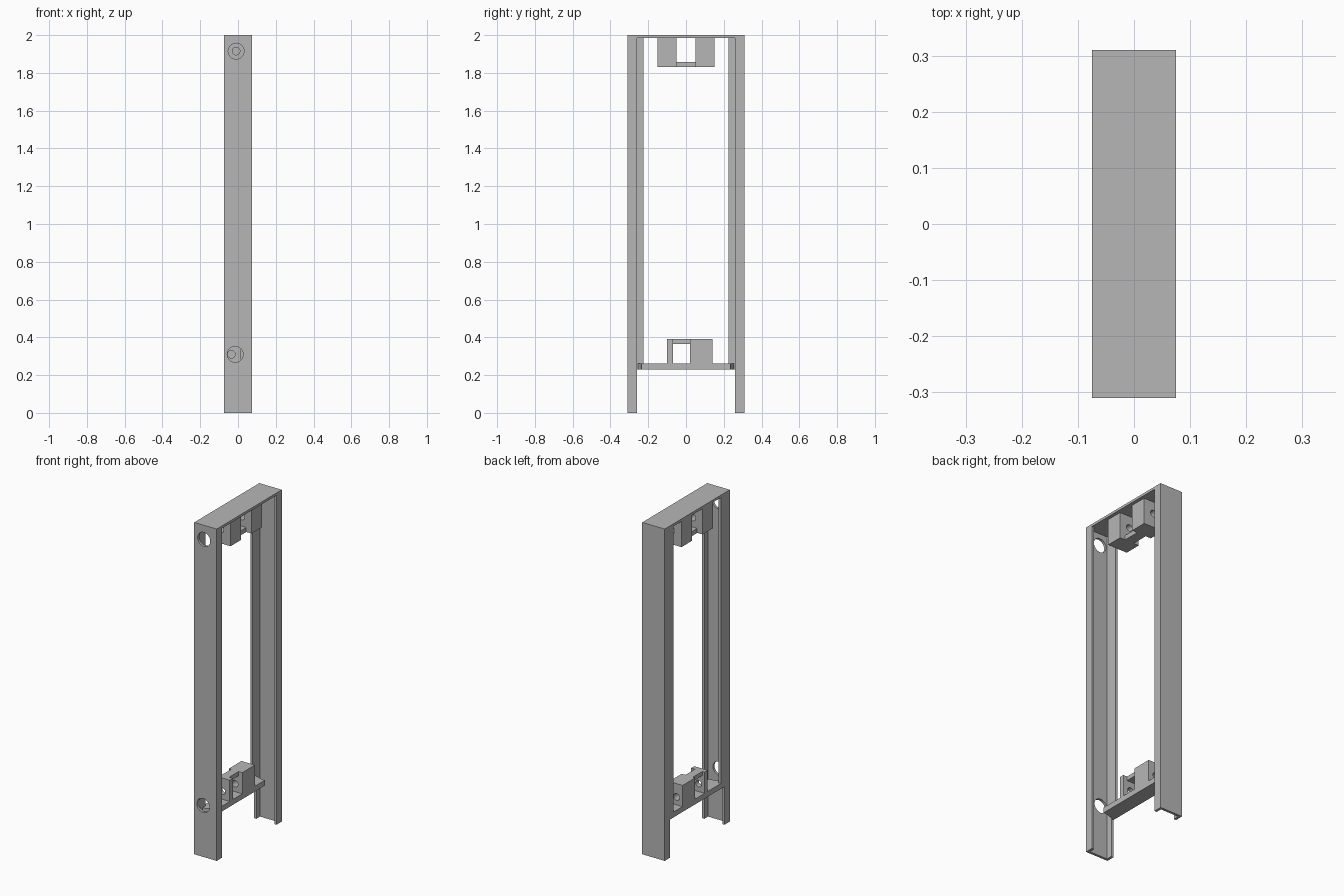
import bpy, bmesh
from math import radians
from mathutils import Matrix, Vector

if "Cube" in bpy.data.objects:
    bpy.data.objects.remove(bpy.data.objects["Cube"], do_unlink=True)

grey = bpy.data.materials.new("plain grey")
grey.use_nodes = True
grey.diffuse_color = (0.47, 0.47, 0.47, 1)
grey.node_tree.nodes["Principled BSDF"].inputs["Base Color"].default_value = (0.47, 0.47, 0.47, 1)


def finish(name, bm):
    mesh = bpy.data.meshes.new(name)
    bmesh.ops.recalc_face_normals(bm, faces=bm.faces)
    bm.to_mesh(mesh)
    bm.free()
    mesh.materials.append(grey)
    obj = bpy.data.objects.new(name, mesh)
    bpy.context.collection.objects.link(obj)
    return obj


def box(name, x, y, z):
    bm = bmesh.new()
    size = Vector((x[1] - x[0], y[1] - y[0], z[1] - z[0]))
    mid = Vector((sum(x) / 2, sum(y) / 2, sum(z) / 2))
    bmesh.ops.create_cube(bm, size=1, matrix=Matrix.Translation(mid) @ Matrix.Diagonal(size.to_4d()))
    return finish(name, bm)


def prism(name, outline, z):
    """Extrude an x, y outline between two heights."""
    bm = bmesh.new()
    face = bm.faces.new([bm.verts.new((a, b, z[0])) for a, b in outline])
    ext = bmesh.ops.extrude_face_region(bm, geom=[face])
    tops = [v for v in ext["geom"] if isinstance(v, bmesh.types.BMVert)]
    bmesh.ops.translate(bm, verts=tops, vec=(0, 0, z[1] - z[0]))
    return finish(name, bm)


def drill(obj, x, y, z, radius):
    """Cut a round hole running along y."""
    bm = bmesh.new()
    place = Matrix.Translation((x, y, z)) @ Matrix.Rotation(radians(90), 4, "X")
    bmesh.ops.create_cone(bm, cap_ends=True, segments=32, radius1=radius,
                          radius2=radius, depth=0.2, matrix=place)
    cutter = finish("hole_cutter", bm)
    cutter.hide_render = True
    cutter.hide_set(True)
    cutter.display_type = "WIRE"
    mod = obj.modifiers.new("hole", "BOOLEAN")
    mod.object = cutter
    mod.solver = "EXACT"


W, D, T = 0.075, 0.31, 0.015
TOP = 2 - T
SHELF = 0.23


def channel(side, lip):
    """Channel section: outer wall, short right lip and a chosen left lip."""
    pts = [(-W, D), (W, D), (W, 0.26), (W - T, 0.26), (W - T, D - T),
           (-W + T, D - T), (-W + T, lip), (-W, lip)]
    return [(x, side * y) for x, y in pts]


# Posts: deeper lip above the shelf, short lip on the feet
for label, side in (("front", -1), ("back", 1)):
    post = prism(label + "_post", channel(side, 0.225), (SHELF, TOP))
    prism(label + "_foot", channel(side, 0.26), (0, SHELF))
    if side < 0:
        drill(post, -0.01, -D, 1.915, 0.042)
        drill(post, -0.015, -D, 0.31, 0.042)

# Top plate
box("top_plate", (-W, W), (-D, D), (TOP, 2))

# Upper bracket: two drilled blocks joined by a narrow bridge
for label, y in (("front", -0.10), ("back", 0.10)):
    block = box("upper_" + label + "_block", (-W, 0.055), (y - 0.05, y + 0.05), (1.83, TOP))
    drill(block, -0.01, y, 1.915, 0.02)
box("upper_bridge", (-0.04, 0.02), (-0.05, 0.05), (1.83, 1.857))

# Lower shelf with tapered ends
prism("lower_shelf", [(-W, -0.26), (-0.02, -0.24), (0.015, -0.235),
                      (0.015, 0.235), (-0.02, 0.24), (-W, 0.26)], (SHELF, 0.262))

# Lower bracket: thin wall, thick block and a bridge over the gap
for label, y0, y1 in (("wall", -0.10, -0.07), ("block", 0.02, 0.14)):
    part = box("lower_" + label, (-W, 0.015), (y0, y1), (0.26, 0.39))
    drill(part, -0.035, (y0 + y1) / 2, 0.31, 0.02)
box("lower_bridge", (-0.06, -0.01), (-0.07, 0.02), (0.365, 0.39))
